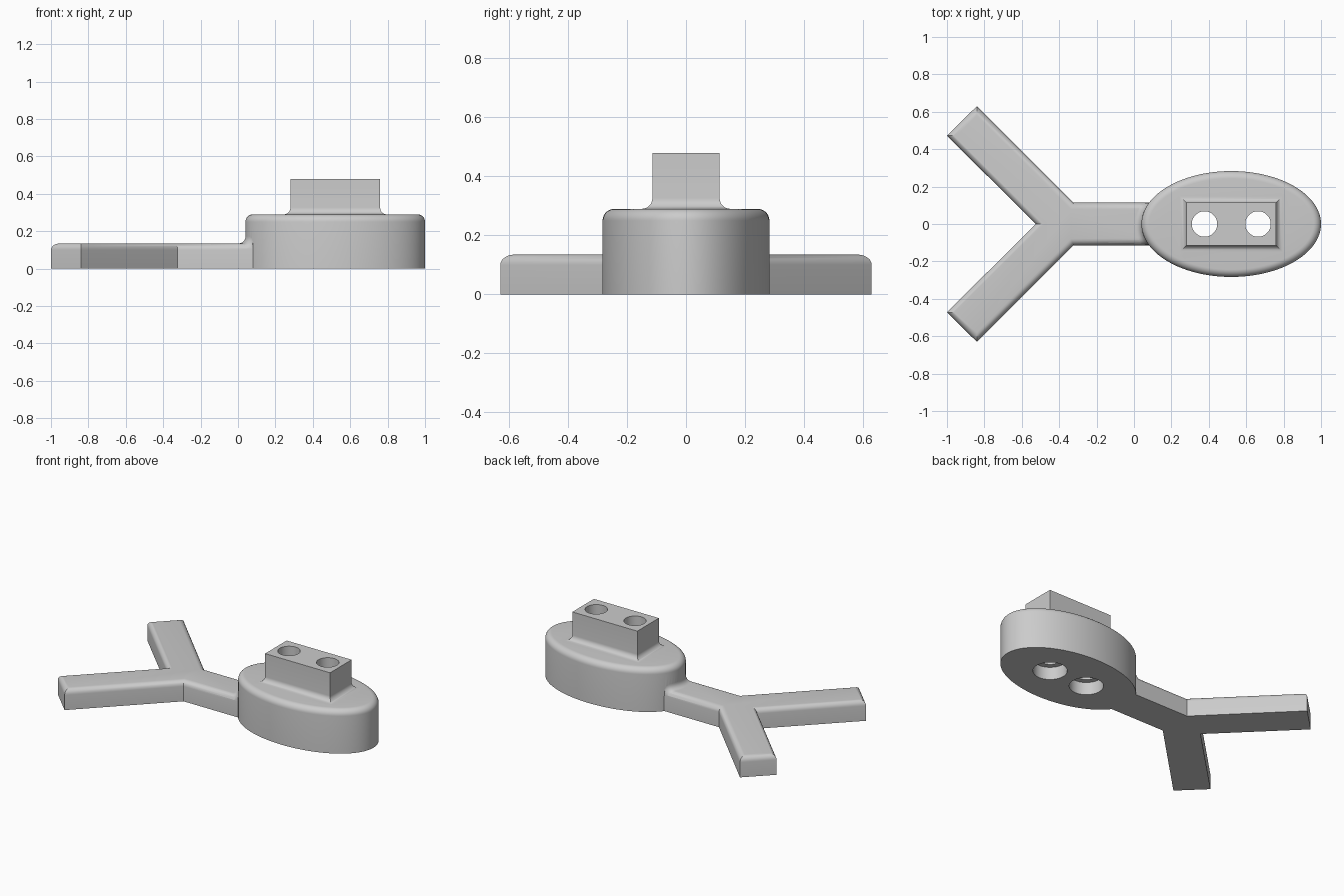
import bpy, bmesh, math

if "Cube" in bpy.data.objects:
    bpy.data.objects.remove(bpy.data.objects["Cube"])

grey = bpy.data.materials.new("plain grey")
grey.diffuse_color = (0.6, 0.6, 0.6, 1)
grey.use_nodes = True
grey.node_tree.nodes["Principled BSDF"].inputs["Base Color"].default_value = grey.diffuse_color


def finish(name, bm):
    bmesh.ops.recalc_face_normals(bm, faces=bm.faces[:])
    me = bpy.data.meshes.new(name)
    bm.to_mesh(me)
    bm.free()
    me.materials.append(grey)
    ob = bpy.data.objects.new(name, me)
    bpy.context.collection.objects.link(ob)
    return ob


def loft(name, rings):
    """Closed solid through a stack of equal-length point rings."""
    bm = bmesh.new()
    vs = [[bm.verts.new(p) for p in ring] for ring in rings]
    n = len(vs[0])
    for a, b in zip(vs, vs[1:]):
        for i in range(n):
            j = (i + 1) % n
            bm.faces.new((a[i], a[j], b[j], b[i]))
    bm.faces.new(vs[0][::-1])
    bm.faces.new(vs[-1])
    return finish(name, bm)


def combine(target, other, operation):
    m = target.modifiers.new(operation, 'BOOLEAN')
    m.operation, m.solver, m.object = operation, 'EXACT', other
    bpy.context.view_layer.objects.active = target
    bpy.ops.object.modifier_apply(modifier=m.name)
    bpy.data.objects.remove(other)


CX, A, B, TOP = 0.52, 0.48, 0.283, 0.29
STEPS = 8
quarter = [math.pi / 2 * i / STEPS for i in range(STEPS + 1)]


# Oval base with a rounded top rim
def oval(inset, z, n=96):
    pts = []
    for i in range(n):
        t = 2 * math.pi * i / n
        nx, ny = math.cos(t) / A, math.sin(t) / B
        k = inset / math.hypot(nx, ny)
        pts.append((CX + A * math.cos(t) - nx * k, B * math.sin(t) - ny * k, z))
    return pts


R = 0.04
body = loft("bracket_body", [oval(0, 0)] + [
    oval(R * (1 - math.cos(t)), TOP - R + R * math.sin(t)) for t in quarter])


# Rectangular block with a mitred concave fillet at its foot
def rect(grow, z):
    x, y = 0.24 + grow, 0.114 + grow
    return [(CX - x, -y, z), (CX + x, -y, z), (CX + x, y, z), (CX - x, y, z)]


F = 0.036
block = loft("block", [rect(F, TOP - 0.05)] + [
    rect(F * (1 - math.sin(t)), TOP + F * (1 - math.cos(t))) for t in quarter]
    + [rect(0, 0.48)])

# Y-shaped arm with rounded top edges
ARM, W, E = 0.135, 0.114, 0.035
half = [(0.12, W), (-0.323, W), (-0.84, 0.63), (-1.0, 0.472)]
outline = half + [(-0.525, 0)] + [(x, -y) for x, y in reversed(half)]
bm = bmesh.new()
face = bm.faces.new([bm.verts.new((x, y, 0)) for x, y in outline])
ext = bmesh.ops.extrude_face_region(bm, geom=[face])
for v in ext["geom"]:
    if isinstance(v, bmesh.types.BMVert):
        v.co.z = ARM
rim = [e for e in bm.edges if all(v.co.z > 0.1 for v in e.verts)
       and max(v.co.x for v in e.verts) + min(v.co.x for v in e.verts) < 0.2]
bmesh.ops.bevel(bm, geom=rim, offset=E, segments=6, profile=0.5, affect='EDGES')
arm = finish("forked_arm", bm)

# Concave fillet where the arm meets the oval base
rings = []
for i in range(25):
    y = -(W - 0.001) + 2 * (W - 0.001) * i / 24
    over = max(0, abs(y) - (W - E))
    z = ARM - E + math.sqrt(E * E - over * over)
    x = CX - A * math.sqrt(1 - (y / B) ** 2)
    ring = [(x - F * (1 - math.sin(t)), y, z + F * (1 - math.cos(t)))
            for t in quarter]
    rings.append([(x + 0.03, y, z - 0.02), (x - F, y, z - 0.02)] + ring
                 + [(x + 0.03, y, z + F)])
fillet = loft("arm_fillet", rings)

for part in (block, arm, fillet):
    combine(body, part, 'UNION')


# Two screw holes, each with a wider recess underneath
def circle(x, r, z, n=48):
    return [(x + r * math.cos(2 * math.pi * i / n),
             r * math.sin(2 * math.pi * i / n), z) for i in range(n)]


for x in (CX - 0.143, CX + 0.143):
    cutter = loft("hole_cutter", [circle(x, 0.104, -0.1), circle(x, 0.104, 0.085),
                                  circle(x, 0.068, 0.085), circle(x, 0.068, 0.6)])
    combine(body, cutter, 'DIFFERENCE')

bpy.ops.object.select_all(action='DESELECT')
body.select_set(True)
bpy.context.view_layer.objects.active = body
bpy.ops.object.shade_smooth_by_angle(angle=math.radians(30))
